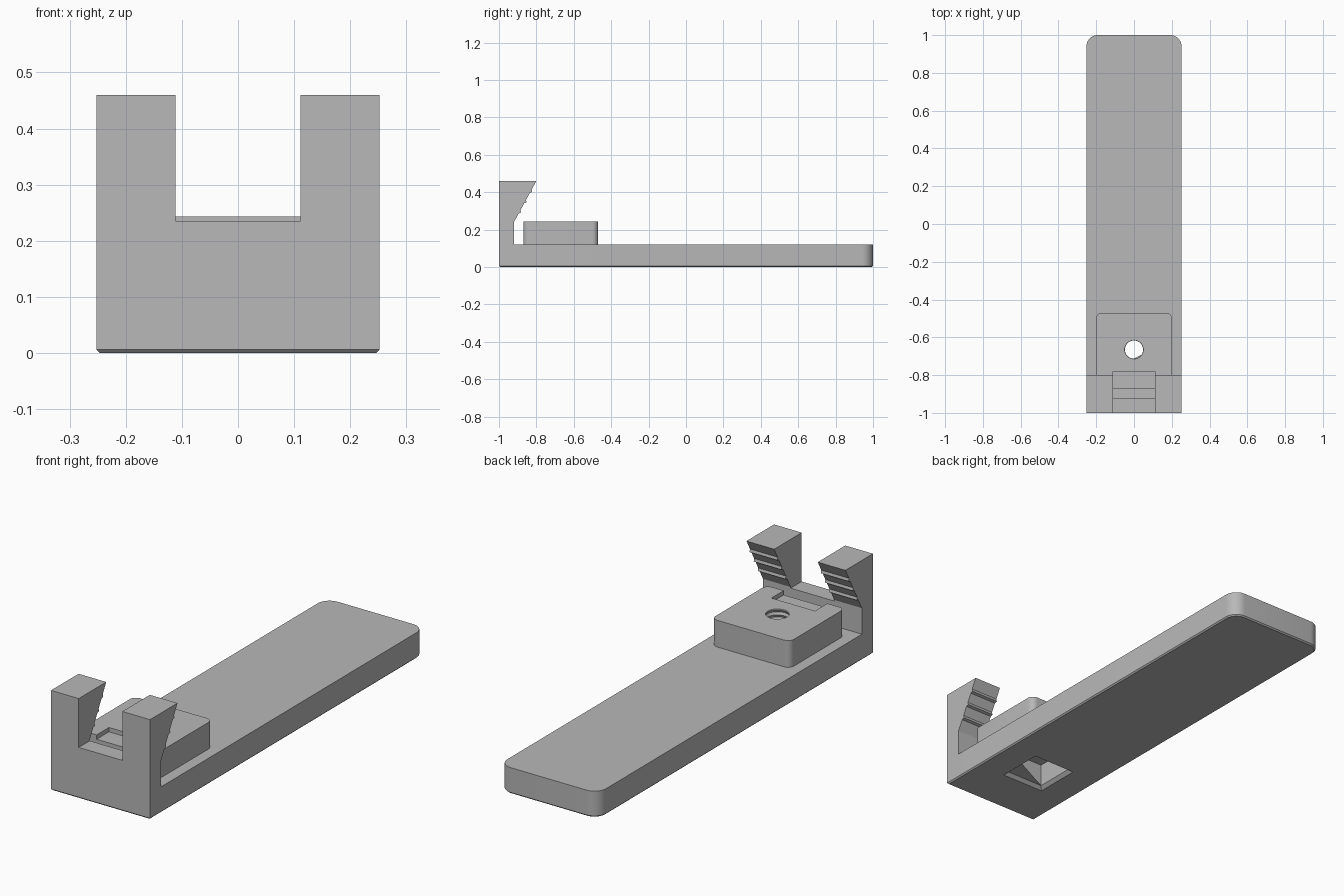
import bpy, bmesh, math
from mathutils import Vector, Matrix

cube = bpy.data.objects.get("Cube")
if cube:
    bpy.data.objects.remove(cube, do_unlink=True)

grey = bpy.data.materials.new("plain grey")
grey.use_nodes = True
COLOUR = (0.48, 0.48, 0.48, 1)
grey.diffuse_color = COLOUR
grey.node_tree.nodes["Principled BSDF"].inputs["Base Color"].default_value = COLOUR

HALF_W = 0.252          # half width of the plate
TOP = 0.12              # plate thickness
HOLE_Y = -0.665         # screw hole centre
SLOT = 0.111            # half width of the gap between the jaws


def finish(bm, name):
    bmesh.ops.recalc_face_normals(bm, faces=bm.faces)
    mesh = bpy.data.meshes.new(name)
    bm.to_mesh(mesh)
    bm.free()
    mesh.materials.append(grey)
    obj = bpy.data.objects.new(name, mesh)
    bpy.context.collection.objects.link(obj)
    return obj


def prism(points, direction):
    """Extrude a closed outline along a vector."""
    bm = bmesh.new()
    face = bm.faces.new([bm.verts.new(p) for p in points])
    new = bmesh.ops.extrude_face_region(bm, geom=[face], use_keep_orig=True)["geom"]
    bmesh.ops.translate(bm, vec=direction,
                        verts=[v for v in new if isinstance(v, bmesh.types.BMVert)])
    bmesh.ops.recalc_face_normals(bm, faces=bm.faces)
    return bm


def box(x, y0, y1, z0, z1):
    return prism([(-x, y0, z0), (x, y0, z0), (x, y1, z0), (-x, y1, z0)],
                 (0, 0, z1 - z0))


def bevel(bm, test, width, segments):
    edges = [e for e in bm.edges if test(e.verts[0].co, e.verts[1].co)]
    bmesh.ops.bevel(bm, geom=edges, offset=width, segments=segments,
                    profile=0.5, affect="EDGES")


def upright(a, b):
    return abs(a.z - b.z) > 0.05


def cut(obj, *cutters):
    bpy.ops.object.select_all(action="DESELECT")
    bpy.context.view_layer.objects.active = obj
    obj.select_set(True)
    for cutter in cutters:
        mod = obj.modifiers.new("cut", "BOOLEAN")
        mod.operation, mod.solver, mod.object = "DIFFERENCE", "EXACT", cutter
        bpy.ops.object.modifier_apply(modifier=mod.name)
        bpy.data.objects.remove(cutter, do_unlink=True)


# Base plate: rounded at the back, chamfered underneath
bm = box(HALF_W, -1, 1, 0, TOP)
bevel(bm, lambda a, b: upright(a, b) and a.y > 0, 0.06, 10)
bevel(bm, lambda a, b: max(a.z, b.z) < 0.001, 0.006, 1)
base = finish(bm, "base_plate")

# Square nut pocket with a chamfered lip
R = 0.095
pocket = finish(box(R, HOLE_Y - R, HOLE_Y + R, -0.05, TOP + 0.05), "pocket_cutter")
bm = bmesh.new()
place = Matrix.Translation((0, HOLE_Y, 0)) @ Matrix.Rotation(math.pi / 4, 4, "Z")
bmesh.ops.create_cone(bm, cap_ends=True, segments=4, depth=0.03, matrix=place,
                      radius1=(R + 0.03) * math.sqrt(2), radius2=R * math.sqrt(2))
lip = finish(bm, "lip_cutter")
cut(base, pocket, lip)

# Front clamp: hooked profile with small grip teeth on the slope
foot, tip = Vector((0, -0.92, 0.24)), Vector((0, -0.8, 0.46))
along = (tip - foot).normalized()
outward = Vector((0, along.z, -along.y))
profile = [Vector((0, -1, TOP)), Vector((0, -0.92, TOP)), foot]
for t in (0.25, 0.5, 0.75):
    mid = foot.lerp(tip, t)
    profile += [mid - along * 0.01, mid + outward * 0.009, mid + along * 0.01]
profile += [tip, Vector((0, -1, tip.z))]
clamp = finish(prism([p - Vector((HALF_W, 0, 0)) for p in profile],
                     (2 * HALF_W, 0, 0)), "front_clamp")
cut(clamp, finish(box(SLOT, -1.1, -0.7, 0.235, 0.6), "slot_cutter"))

# Raised block with a front recess and a threaded hole
BLOCK_TOP = 0.243
bm = box(0.2, -0.87, -0.47, TOP, BLOCK_TOP)
bevel(bm, upright, 0.03, 8)
block = finish(bm, "screw_block")
recess = finish(box(SLOT, -0.95, -0.78, BLOCK_TOP - 0.02, 0.3), "recess_cutter")

bm = bmesh.new()
steps = 14
low, high = TOP - 0.02, BLOCK_TOP + 0.02
outline = [(0, low)]
for i in range(steps + 1):
    outline.append((0.054 if i % 2 else 0.048, low + (high - low) * i / steps))
outline.append((0, high))
verts = [bm.verts.new((r, HOLE_Y, z)) for r, z in outline]
edges = [bm.edges.new(pair) for pair in zip(verts, verts[1:])]
bmesh.ops.spin(bm, geom=verts + edges, cent=(0, HOLE_Y, 0), axis=(0, 0, 1),
               angle=math.tau, steps=32)
bmesh.ops.remove_doubles(bm, verts=bm.verts, dist=0.0005)
thread = finish(bm, "thread_cutter")
cut(block, recess, thread)

# Smooth the rounded corners, keep the other edges sharp
bpy.ops.object.select_all(action="DESELECT")
for obj in (base, block):
    obj.select_set(True)
bpy.context.view_layer.objects.active = base
bpy.ops.object.shade_smooth_by_angle(angle=math.radians(30))
